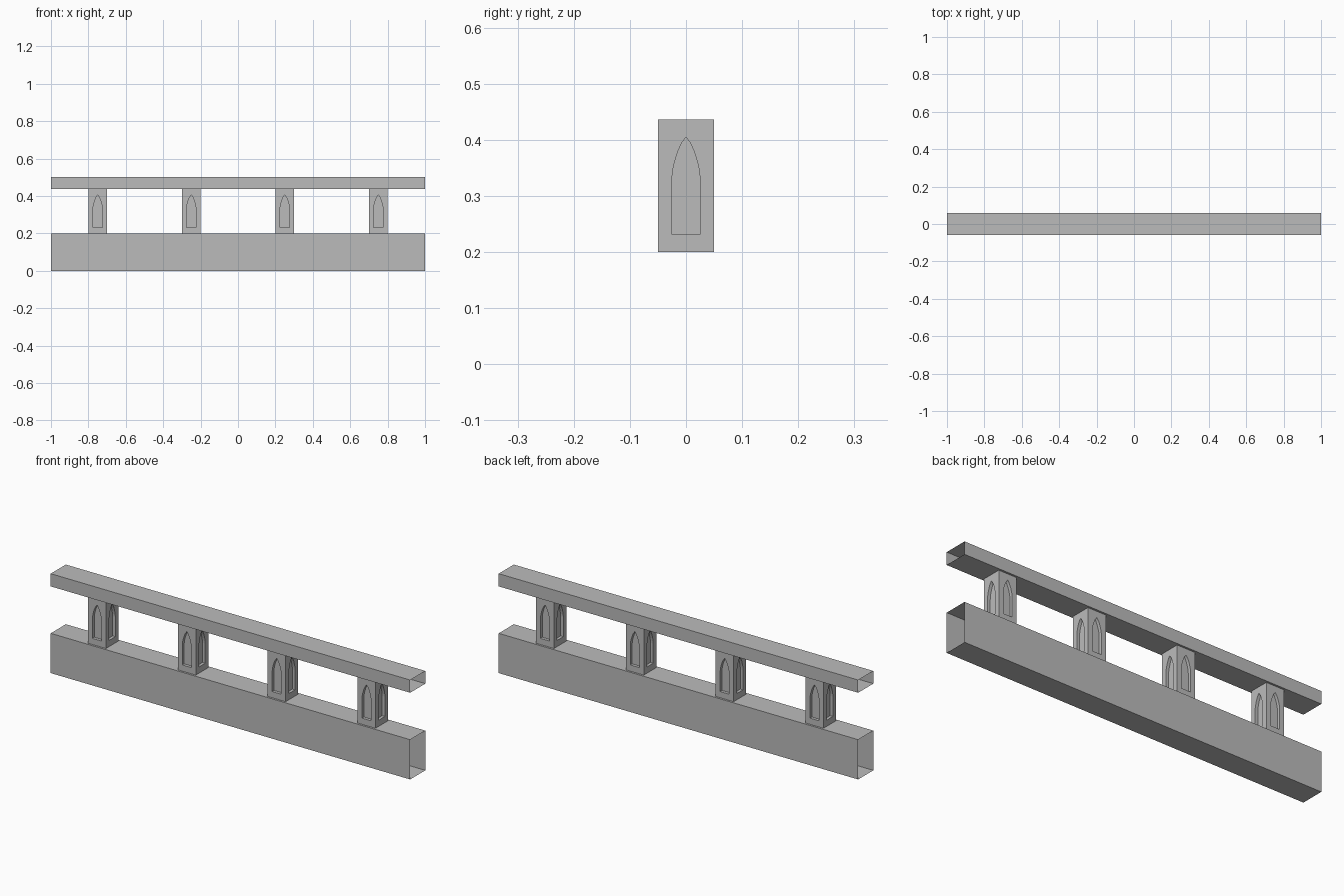
import bpy, bmesh
from mathutils import Matrix, Vector

cube = bpy.data.objects.get("Cube")
if cube:
    bpy.data.objects.remove(cube, do_unlink=True)

# Single stone colour
stone = bpy.data.materials.new("grey_stone")
stone.use_nodes = True
GREY = (0.5, 0.5, 0.5, 1)
stone.diffuse_color = GREY
stone.node_tree.nodes["Principled BSDF"].inputs["Base Color"].default_value = GREY

BASE_TOP, RAIL_BOTTOM, RAIL_TOP = 0.2, 0.436, 0.5
POST_HALF, RECESS = 0.05, 0.015


def finish(bm, name):
    bmesh.ops.remove_doubles(bm, verts=bm.verts, dist=0.0001)
    bmesh.ops.recalc_face_normals(bm, faces=bm.faces)
    mesh = bpy.data.meshes.new(name)
    bm.to_mesh(mesh)
    bm.free()
    mesh.materials.append(stone)
    obj = bpy.data.objects.new(name, mesh)
    bpy.context.collection.objects.link(obj)
    return obj


def open_beam(name, z0, z1, half_depth=0.06):
    """Long hollow box without end caps."""
    bm = bmesh.new()
    bmesh.ops.create_cube(bm, size=1)
    for v in bm.verts:
        v.co = (v.co.x * 2, v.co.y * 2 * half_depth, z0 + (v.co.z + 0.5) * (z1 - z0))
    bm.normal_update()
    ends = [f for f in bm.faces if abs(f.normal.x) > 0.9]
    bmesh.ops.delete(bm, geom=ends, context='FACES_ONLY')
    return finish(bm, name)


# Half outline of the pointed niche, from apex down to the sill
ARCH = [(0, 0.405), (0.008, 0.394), (0.015, 0.378), (0.021, 0.358),
        (0.024, 0.343), (0.025, 0.33), (0.025, 0.231), (0, 0.231)]


def post_mesh():
    """Square post with a recessed pointed niche in every side."""
    bm = bmesh.new()
    frame = [(0, BASE_TOP), (POST_HALF, BASE_TOP), (POST_HALF, RAIL_BOTTOM), (0, RAIL_BOTTOM)]
    for quarter in range(4):
        turn = Matrix.Rotation(quarter * 1.5707963, 3, 'Z')
        for side in (1, -1):
            def face(points):
                bm.faces.new([bm.verts.new(turn @ Vector((side * x, y, z))) for x, y, z in points])
            front, back = -POST_HALF, RECESS - POST_HALF
            face([(x, front, z) for x, z in frame + ARCH])
            face([(x, back, z) for x, z in ARCH])
            for (xa, za), (xb, zb) in zip(ARCH, ARCH[1:]):
                face([(xa, front, za), (xb, front, zb), (xb, back, zb), (xa, back, za)])
    return finish(bm, "post_1")


# Base wall and handrail
open_beam("base_wall", 0, BASE_TOP)
open_beam("handrail", RAIL_BOTTOM, RAIL_TOP)

# Four evenly spaced posts sharing one mesh
post = post_mesh()
post.location.x = -0.75
for i in range(1, 4):
    copy = post.copy()
    copy.name = f"post_{i + 1}"
    copy.location.x = -0.75 + 0.5 * i
    bpy.context.collection.objects.link(copy)
